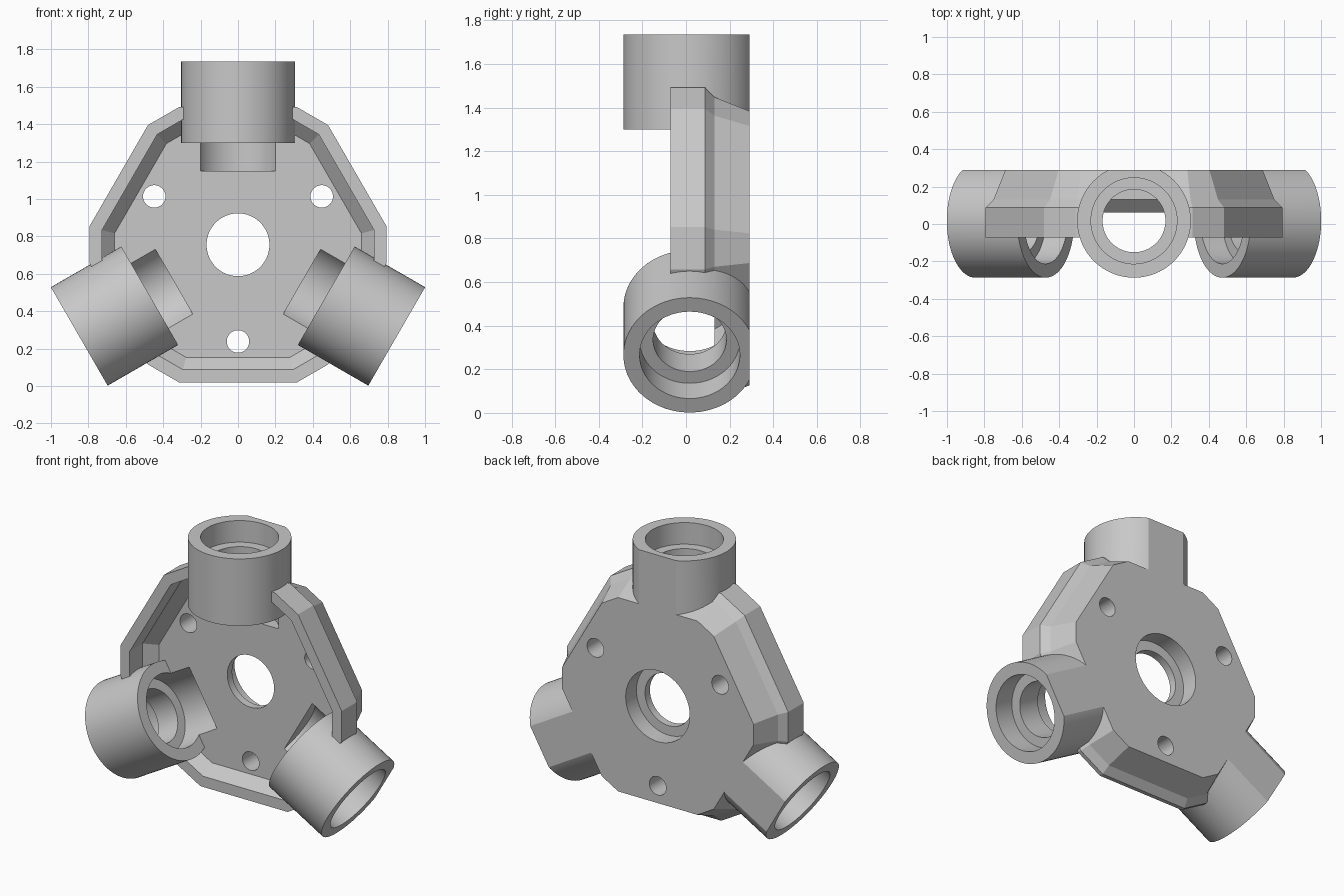
import bpy, bmesh, math
from mathutils import Matrix, Vector

cube = bpy.data.objects.get("Cube")
if cube:
    bpy.data.objects.remove(cube, do_unlink=True)

CENTRE = Vector((0, 0, 0.755))
AXIS_Y = 0.017      # depth of the tube axes
BACK_Y = 0.29       # flat rear face
TURNS = [math.radians(a) for a in (0, 120, 240)]

grey = bpy.data.materials.new("plain_grey")
grey.use_nodes = True
colour = (0.58, 0.58, 0.58, 1)
grey.diffuse_color = colour
grey.node_tree.nodes["Principled BSDF"].inputs["Base Color"].default_value = colour


def make_object(name, bm):
    bmesh.ops.recalc_face_normals(bm, faces=bm.faces)
    mesh = bpy.data.meshes.new(name)
    bm.to_mesh(mesh)
    bm.free()
    mesh.materials.append(grey)
    obj = bpy.data.objects.new(name, mesh)
    bpy.context.collection.objects.link(obj)
    return obj


def cylinder(name, radius, start, end, matrix):
    """Cylinder along local z from start to end, placed by matrix."""
    bm = bmesh.new()
    bmesh.ops.create_cone(bm, cap_ends=True, segments=72, radius1=radius,
                          radius2=radius, depth=end - start)
    # a slight twist keeps facet edges off the symmetry planes
    place = (Matrix.Translation(CENTRE) @ matrix @ Matrix.Translation((0, 0, (start + end) / 2))
             @ Matrix.Rotation(0.023, 4, 'Z'))
    bmesh.ops.transform(bm, matrix=place, verts=bm.verts)
    return make_object(name, bm)


def box(name, low, high):
    bm = bmesh.new()
    bmesh.ops.create_cube(bm, size=1)
    low, high = Vector(low), Vector(high)
    for v in bm.verts:
        v.co = (low + high) / 2 + Vector(c * s for c, s in zip(v.co, high - low))
    return make_object(name, bm)


def outline(inset):
    """Twelve-sided plate outline: alternating main and corner edges."""
    edges = []
    for k in range(12):
        dist = 0.795 if k % 2 == 0 else 0.737
        edges.append((math.radians(30 * k), dist - inset))
    points = []
    for i, (a, d) in enumerate(edges):
        b, e = edges[(i + 1) % len(edges)]
        det = math.sin(b - a)
        points.append(((d * math.sin(b) - e * math.sin(a)) / det,
                       (e * math.cos(a) - d * math.cos(b)) / det))
    return points


def loft(name, levels):
    """Stack inset outlines along y, each level a (y, inset) pair."""
    bm = bmesh.new()
    rings = [[bm.verts.new(CENTRE + Vector((x, y, z))) for x, z in outline(inset)]
             for y, inset in levels]
    for r, s in zip(rings, rings[1:]):
        for i in range(len(r)):
            j = (i + 1) % len(r)
            bm.faces.new((r[i], r[j], s[j], s[i]))
    bm.faces.new(rings[0])
    bm.faces.new(rings[-1])
    return make_object(name, bm)


def open_edges(mesh):
    bm = bmesh.new()
    bm.from_mesh(mesh)
    count = sum(not e.is_manifold for e in bm.edges)
    bm.free()
    return count


def combine(target, tool, operation):
    """Boolean that keeps the most watertight result of the two solvers."""
    mod = target.modifiers.new("cut", 'BOOLEAN')
    mod.operation = operation
    mod.object = tool
    results = []
    for solver in ('MANIFOLD', 'EXACT'):
        mod.solver = solver
        bpy.context.view_layer.update()
        graph = bpy.context.evaluated_depsgraph_get()
        mesh = bpy.data.meshes.new_from_object(target.evaluated_get(graph))
        if len(mesh.vertices) != len(target.data.vertices):
            results.append((open_edges(mesh), len(results), mesh))
    target.modifiers.remove(mod)
    if results:
        target.data = min(results)[2]
    bpy.data.objects.remove(tool, do_unlink=True)


# Rimmed plate with a sloping back edge and a recessed front
hub = loft("three_way_hub", [(-0.072, 0), (0.087, 0), (0.13, 0.044), (0.31, 0.116)])
combine(hub, loft("recess", [(-0.2, 0.068), (0.06, 0.068), (0.13, 0.135)]), 'DIFFERENCE')

# Lowered rim along the bottom
combine(hub, box("rim_notch", (-0.62, -0.4, -0.2), (0.625, 0.0615, 0.375)), 'DIFFERENCE')

# Three radial tubes
spokes = [Matrix.Rotation(t, 4, 'Y') @ Matrix.Translation((0, AXIS_Y, 0)) for t in TURNS]
for spoke in spokes:
    combine(hub, cylinder("tube", 0.304, 0.545, 0.98, spoke), 'UNION')

# Flat back
combine(hub, box("back_trim", (-2, BACK_Y, -1), (2, 1, 3)), 'DIFFERENCE')

# Stepped bores: inner seat with floor groove, web hole, outer seat
for spoke in spokes:
    for radius, start, end in ((0.23, 0.395, 0.68), (0.168, 0.6, 0.9), (0.23, 0.84, 1.1)):
        combine(hub, cylinder("bore", radius, start, end, spoke), 'DIFFERENCE')

# Stepped centre hole and three screw holes, all running along y
along_y = Matrix.Rotation(-math.pi / 2, 4, 'X')
combine(hub, cylinder("centre_hole", 0.168, 0, 0.5, along_y), 'DIFFERENCE')
combine(hub, cylinder("centre_seat", 0.23, 0.18, 0.5, along_y), 'DIFFERENCE')
for t in TURNS:
    screw = Matrix.Rotation(t, 4, 'Y') @ Matrix.Translation((0, 0, -0.517)) @ along_y
    combine(hub, cylinder("screw_hole", 0.06, 0, 0.5, screw), 'DIFFERENCE')

# Smooth round walls, crisp edges
bpy.ops.object.select_all(action='DESELECT')
hub.select_set(True)
bpy.context.view_layer.objects.active = hub
bpy.ops.object.shade_smooth_by_angle(angle=math.radians(20))
